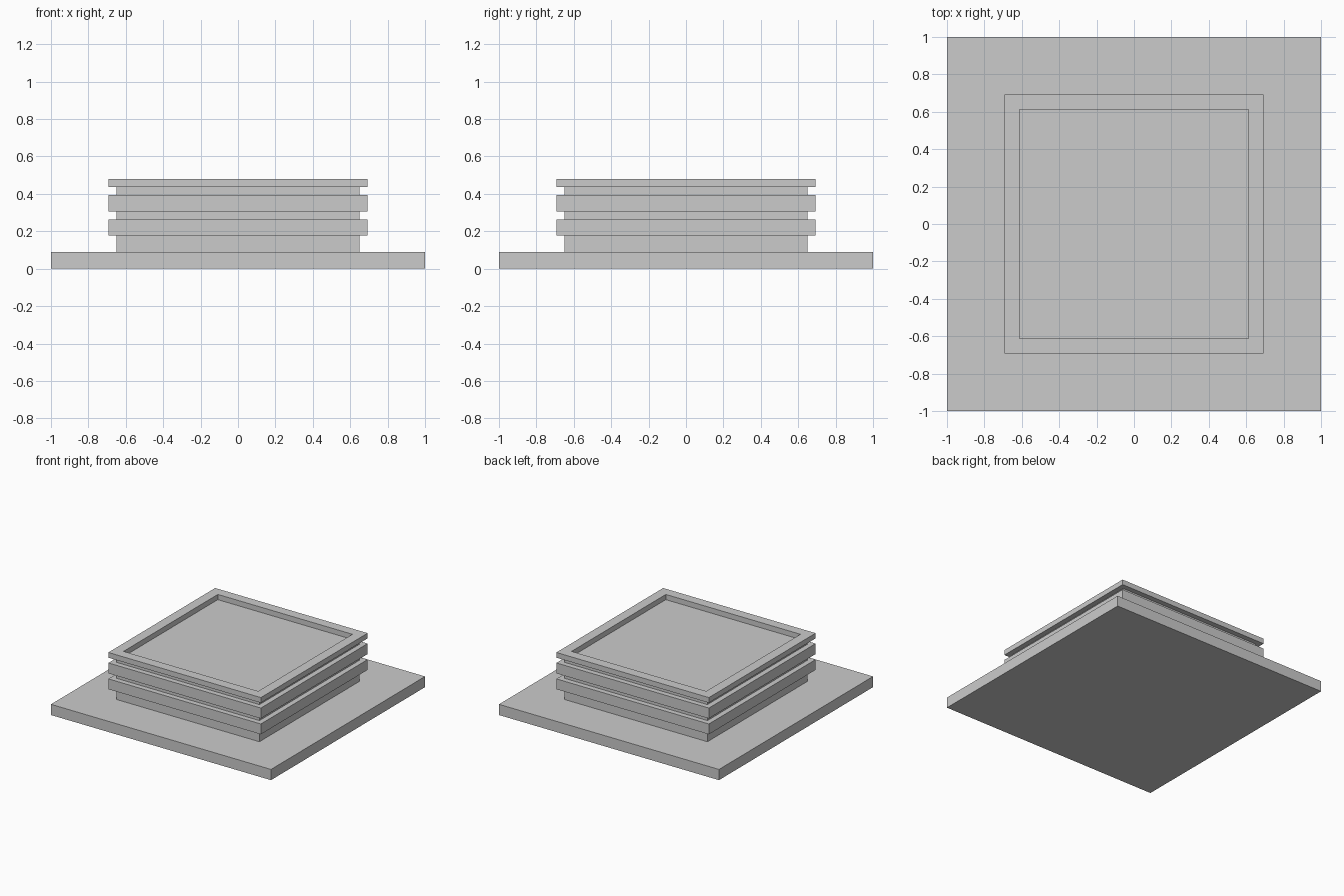
import bpy, bmesh

if "Cube" in bpy.data.objects:
    bpy.data.objects.remove(bpy.data.objects["Cube"])


def square_stack(name, profile, cap_start, cap_end):
    """Skin square loops given as (half width, height) pairs."""
    bm = bmesh.new()
    loops = []
    for h, z in profile:
        loops.append([bm.verts.new((sx * h, sy * h, z))
                      for sx, sy in ((-1, -1), (1, -1), (1, 1), (-1, 1))])
    for a, b in zip(loops, loops[1:]):
        for i in range(4):
            j = (i + 1) % 4
            bm.faces.new((a[i], a[j], b[j], b[i]))
    if cap_start:
        bm.faces.new(loops[0][::-1])
    if cap_end:
        bm.faces.new(loops[-1])
    mesh = bpy.data.meshes.new(name)
    bm.to_mesh(mesh)
    bm.free()
    obj = bpy.data.objects.new(name, mesh)
    bpy.context.collection.objects.link(obj)
    return obj


BASE_TOP, CORE, RIB, RECESS = 0.088, 0.65, 0.693, 0.612
TOP, FLOOR = 0.479, 0.436

# Wide base plate
square_stack("base_plate", [(1, 0), (1, BASE_TOP)], True, True)

# Ribbed body: core, two wide ribs, top rim and shallow recess
profile = [(CORE, BASE_TOP)]
for low, high in ((0.177, 0.262), (0.307, 0.393)):
    profile += [(CORE, low), (RIB, low), (RIB, high), (CORE, high)]
profile += [(CORE, FLOOR), (RIB, FLOOR), (RIB, TOP), (RECESS, TOP), (RECESS, FLOOR)]
square_stack("ribbed_body", profile, False, True)
